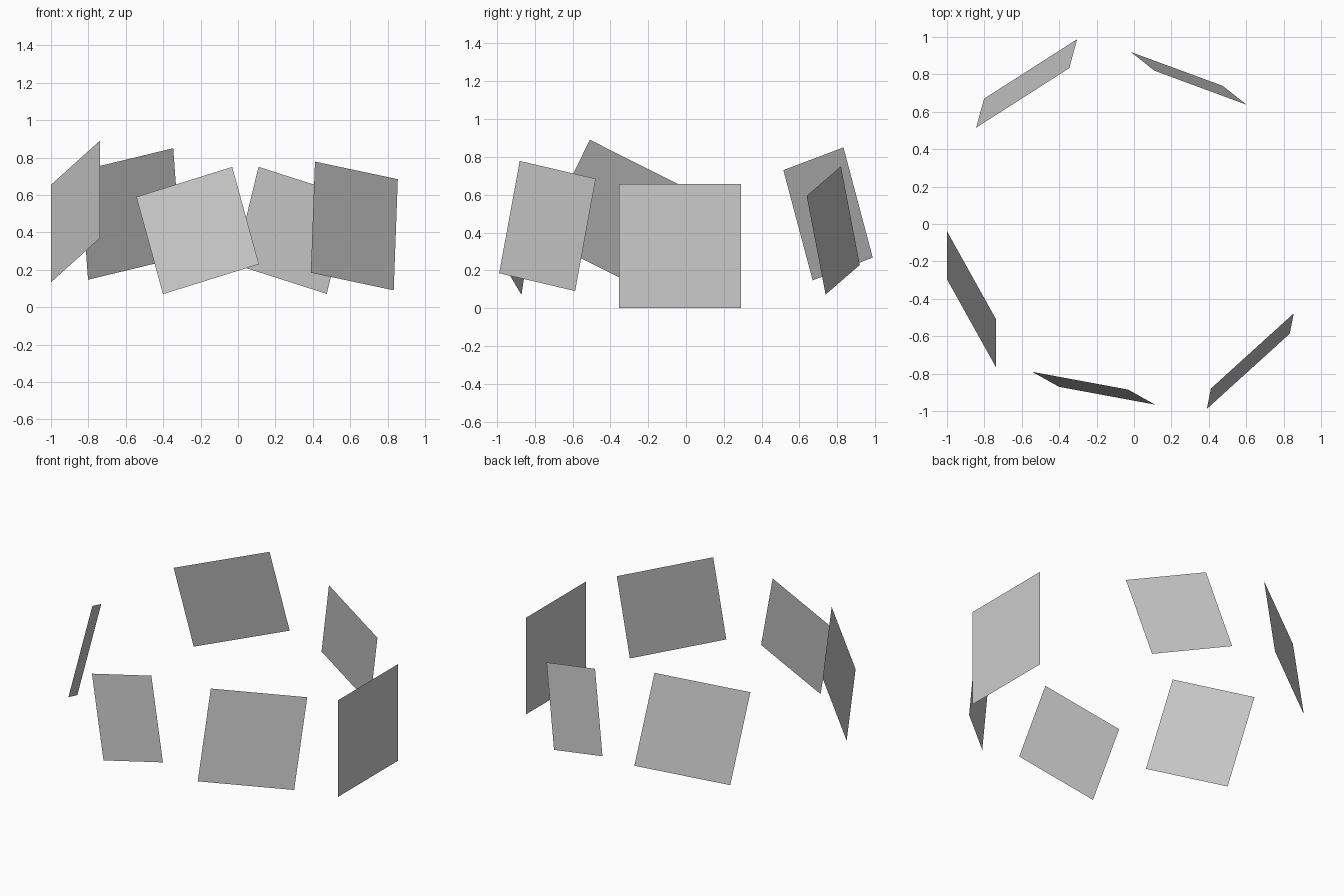
import bpy, bmesh
from mathutils import Matrix, Vector

if "Cube" in bpy.data.objects:
    bpy.data.objects.remove(bpy.data.objects["Cube"])


def panel(name, centre, side, up):
    """Flat single-face panel spanned by two edge vectors, facing outward."""
    side, up = Vector(side), Vector(up)
    m = Matrix((side, up, side.cross(up).normalized())).transposed().to_4x4()
    m.translation = Vector(centre)
    bm = bmesh.new()
    bmesh.ops.create_grid(bm, x_segments=1, y_segments=1, size=0.5)
    bm.transform(m)
    mesh = bpy.data.meshes.new(name)
    bm.to_mesh(mesh)
    bm.free()
    bpy.context.collection.objects.link(bpy.data.objects.new(name, mesh))


# Ring of six tilted panels: centre, sideways edge, upward edge
panel("right_panel", (1.0, -0.032, 0.328), (0, 0.645, 0), (0, 0, 0.656))
panel("front_panel", (-0.216, -0.878, 0.41), (0.513, -0.095, 0.16), (-0.143, 0.08, 0.52))
panel("front_right_panel", (0.622, -0.733, 0.4345), (0.443, 0.402, -0.094), (0.022, 0.109, 0.594))
panel("left_panel", (-0.869, -0.402, 0.512), (0.262, -0.47, 0.236), (0, 0.257, 0.521))
panel("back_left_panel", (-0.574, 0.7515, 0.4985), (-0.498, -0.318, -0.12), (-0.0425, -0.155, 0.583))
panel("back_right_panel", (0.292, 0.779, 0.411), (-0.491, 0.181, 0.157), (0.126, -0.1, 0.522))
